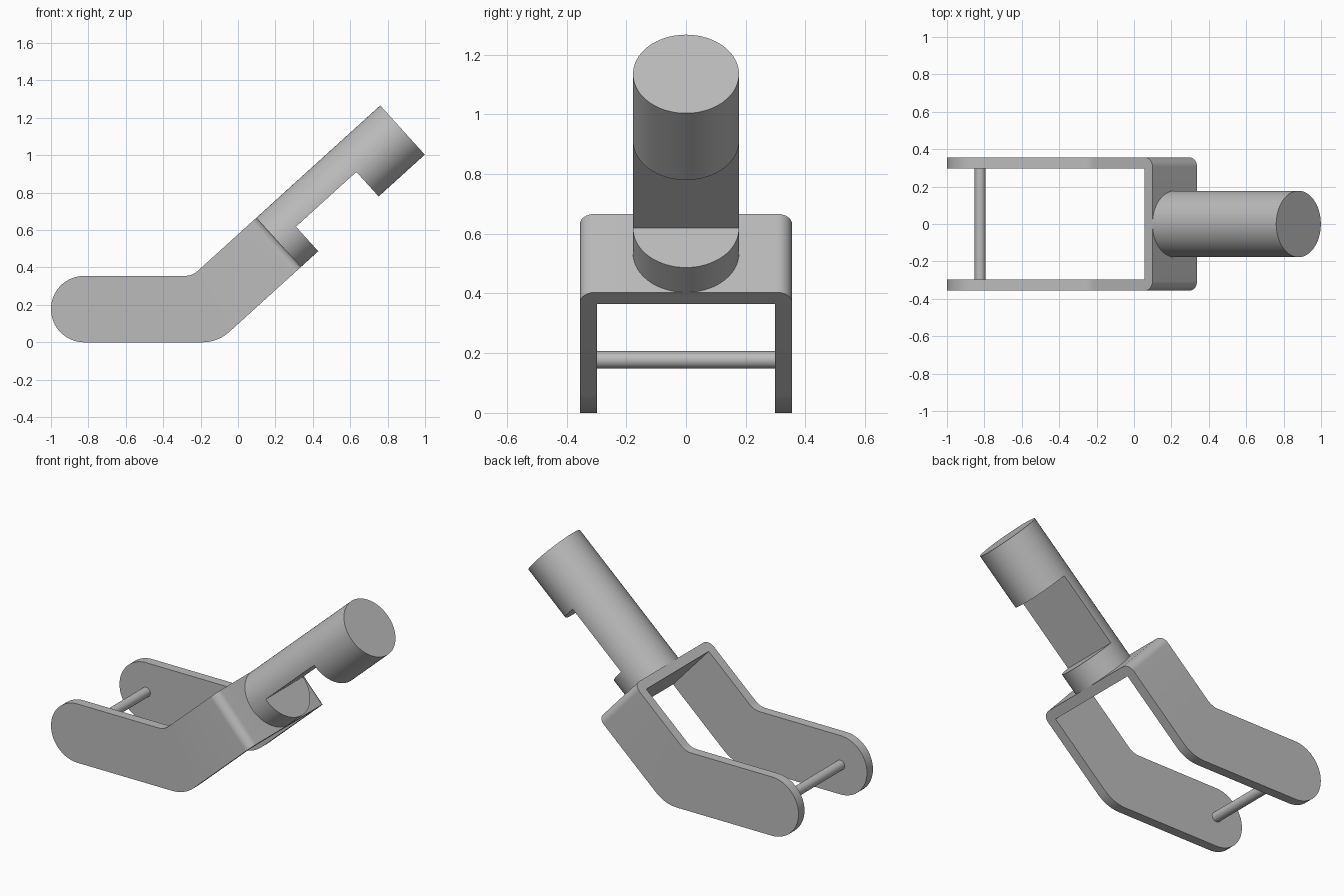
import bpy, bmesh, math
from mathutils import Vector, Matrix

cube = bpy.data.objects.get("Cube")
if cube:
    bpy.data.objects.remove(cube, do_unlink=True)

grey = bpy.data.materials.new("plain grey")
grey.use_nodes = True
GREY = (0.5, 0.5, 0.5, 1)
grey.diffuse_color = GREY
grey.node_tree.nodes["Principled BSDF"].inputs["Base Color"].default_value = GREY

# Main dimensions: arm axis starts at the fork's slanted end face
ANGLE = math.radians(42.2)
ALONG = Vector((math.cos(ANGLE), math.sin(ANGLE)))
ACROSS = Vector((-ALONG.y, ALONG.x))
BASE = Vector((0.218, 0.535))
R = 0.1775          # arm radius and half height of the fork
ARM = 0.893
HALF, WALL = 0.355, 0.057
EYE_X = -1 + R


def arm_point(s, t):
    return BASE + ALONG * s + ACROSS * t


def make(name, bm):
    bmesh.ops.recalc_face_normals(bm, faces=bm.faces)
    mesh = bpy.data.meshes.new(name)
    bm.to_mesh(mesh)
    bm.free()
    mesh.materials.append(grey)
    ob = bpy.data.objects.new(name, mesh)
    bpy.context.collection.objects.link(ob)
    return ob


def prism(points, half):
    """Extrude an x-z outline symmetrically along y."""
    bm = bmesh.new()
    face = bm.faces.new([bm.verts.new((p[0], -half, p[1])) for p in points])
    out = bmesh.ops.extrude_face_region(bm, geom=[face])["geom"]
    verts = [v for v in out if isinstance(v, bmesh.types.BMVert)]
    bmesh.ops.translate(bm, verts=verts, vec=(0, 2 * half, 0))
    return bm


def rod(radius, length, matrix, sides):
    bm = bmesh.new()
    bmesh.ops.create_cone(bm, cap_ends=True, segments=sides, radius1=radius,
                          radius2=radius, depth=length, matrix=matrix)
    return bm


def activate(ob):
    bpy.ops.object.select_all(action='DESELECT')
    ob.select_set(True)
    bpy.context.view_layer.objects.active = ob


def cut(ob, cutter):
    mod = ob.modifiers.new("cut", 'BOOLEAN')
    mod.operation, mod.solver, mod.object = 'DIFFERENCE', 'EXACT', cutter
    cutter.hide_render = True
    activate(ob)
    bpy.ops.object.modifier_apply(modifier=mod.name)
    bpy.data.objects.remove(cutter, do_unlink=True)


def smooth(ob):
    activate(ob)
    bpy.ops.object.shade_smooth_by_angle(angle=math.radians(30))


def fillet(corner, start_dir, end_dir, reach, steps=10):
    """Rounded corner points between two tangent directions."""
    a, b = corner + start_dir * reach, corner + end_dir * reach
    return [a.lerp(corner, i / steps).lerp(corner.lerp(b, i / steps), i / steps)
            for i in range(steps + 1)]


# Fork: bent outline with a round tail
LEFT = Vector((-1, 0))
low_end, high_end = arm_point(0, -R), arm_point(0, R)
low_bend = Vector((low_end.x - low_end.y / math.tan(ANGLE), 0))
high_bend = Vector((high_end.x - (high_end.y - 2 * R) / math.tan(ANGLE), 2 * R))
outline = fillet(low_bend, LEFT, ALONG, 0.085)
outline += [low_end, high_end]
outline += fillet(high_bend, ALONG, LEFT, 0.04)
for i in range(33):
    a = math.pi / 2 + math.pi * i / 32
    outline.append(Vector((EYE_X + R * math.cos(a), R + R * math.sin(a))))

bm = prism(outline, HALF)
# Round the two outer corners of the strap
ends = [e for e in bm.edges
        if all((Vector((v.co.x, v.co.z)) - BASE).dot(ALONG) > -0.001 for v in e.verts)
        and abs(e.verts[0].co.y - e.verts[1].co.y) < 0.001]
bmesh.ops.bevel(bm, geom=ends, offset=0.05, segments=8, profile=0.5, affect='EDGES')
fork = make("fork", bm)

# Hollow the fork, leaving two cheeks and the end plate
high, low = arm_point(-WALL, 0.4), arm_point(-WALL, -0.4)
gap = [high, low, (low.x, -0.4), (-1.3, -0.4), (-1.3, high.y)]
cut(fork, make("fork_gap_cutter", prism(gap, HALF - WALL)))
smooth(fork)

# Cross pin between the cheeks
pin = make("cross_pin", rod(0.029, 2 * HALF - WALL,
           Matrix.Translation((EYE_X, 0, R)) @ Matrix.Rotation(math.pi / 2, 4, 'X'), 32))
smooth(pin)

# Round arm with its lower half notched away
mid = arm_point(ARM / 2, 0)
arm = make("arm", rod(R, ARM, Matrix.Translation((mid.x, 0, mid.y))
           @ Matrix.Rotation(math.pi / 2 - ANGLE, 4, 'Y'), 96))
notch = [arm_point(0.124, 0), arm_point(0.124, -0.3),
         arm_point(0.56, -0.3), arm_point(0.56, 0)]
cut(arm, make("notch_cutter", prism(notch, 0.3)))
smooth(arm)
